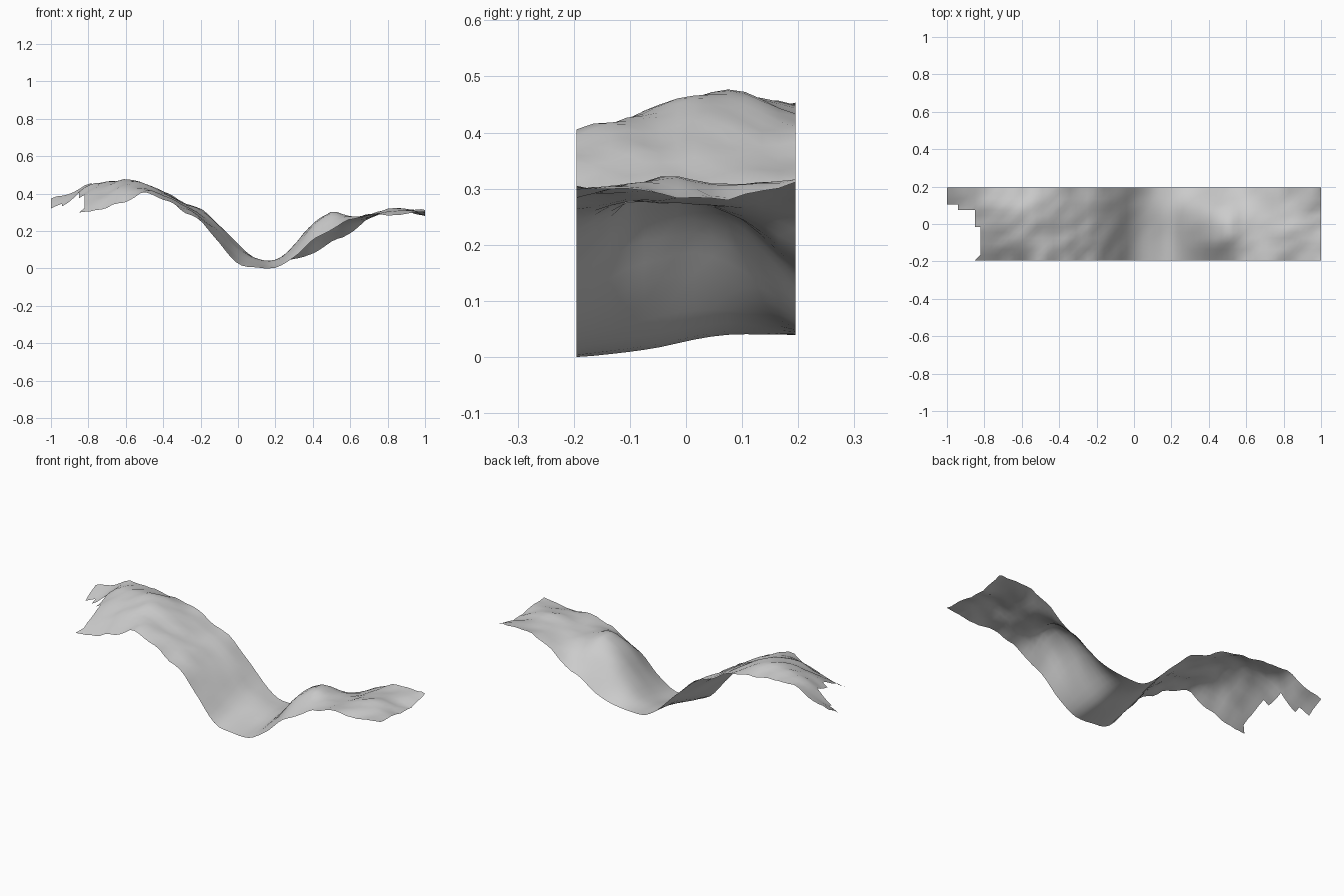
import bpy, bmesh
from mathutils import Vector, noise

if "Cube" in bpy.data.objects:
    bpy.data.objects.remove(bpy.data.objects["Cube"])

STEP = 0.03
NX, NY = 67, 13

# Height profiles along x (-1 to 1 in steps of 0.1), from front edge to back edge
ROWS_Y = [-0.195, -0.07, 0.07, 0.195]
ROWS = [
    [.27, .285, .31, .33, .36, .40, .375, .315, .25, .135, .025,
     .005, .003, .06, .15, .205, .26, .285, .288, .292, .30],
    [.31, .33, .38, .41, .435, .43, .39, .335, .275, .17, .06,
     .025, .02, .11, .23, .295, .28, .29, .315, .315, .295],
    [.31, .355, .435, .465, .47, .455, .405, .35, .30, .21, .10,
     .05, .045, .12, .22, .265, .26, .275, .30, .305, .285],
    [.37, .40, .45, .45, .445, .435, .41, .36, .32, .235, .13,
     .05, .04, .05, .08, .14, .19, .265, .30, .32, .31],
]


def spline(xs, vs, x):
    """Cubic Hermite interpolation through the points (xs, vs)."""
    last = len(xs) - 1
    i = 0
    while i < last - 1 and x > xs[i + 1]:
        i += 1

    def slope(k):
        a, b = max(k - 1, 0), min(k + 1, last)
        return (vs[b] - vs[a]) / (xs[b] - xs[a])

    h = xs[i + 1] - xs[i]
    t = (x - xs[i]) / h
    return ((2*t**3 - 3*t**2 + 1) * vs[i] + (t**3 - 2*t**2 + t) * h * slope(i)
            + (3*t**2 - 2*t**3) * vs[i + 1] + (t**3 - t**2) * h * slope(i + 1))


ROWS_X = [-1 + 0.1 * i for i in range(21)]


def height(x, y):
    z = spline(ROWS_Y, [spline(ROWS_X, r, x) for r in ROWS], y)
    # small diagonal ruggedness, fading out in the smooth valley floor
    rough = noise.noise(Vector(((x - y) * 14, (x + y) * 7, 0.3)))
    return max(0.0, z + 0.014 * rough * min(1.0, z / 0.3))


def left_limit(y):
    """Stepped, broken left end of the strip."""
    if y > 0.105:
        return -1.0
    if y > 0.075:
        return -0.94
    return -0.85 if y > -0.015 else -0.82


# Terrain strip
bm = bmesh.new()
grid = []
for i in range(NX + 1):
    x = min(1.0, -1 + STEP * i)
    grid.append([bm.verts.new((x, -0.195 + STEP * j, height(x, -0.195 + STEP * j)))
                 for j in range(NY + 1)])
for i in range(NX):
    for j in range(NY):
        xc, yc = -1 + STEP * (i + 0.5), -0.195 + STEP * (j + 0.5)
        if xc > left_limit(yc):
            bm.faces.new((grid[i][j], grid[i+1][j], grid[i+1][j+1], grid[i][j+1]))
# pointed front-left corner
bm.faces.new((grid[5][0], grid[6][0], grid[6][1]))
bmesh.ops.delete(bm, geom=[v for v in bm.verts if not v.link_faces], context='VERTS')
for f in bm.faces:
    f.smooth = True

mesh = bpy.data.meshes.new("terrain_strip")
bm.to_mesh(mesh)
bm.free()
obj = bpy.data.objects.new("terrain_strip", mesh)
bpy.context.collection.objects.link(obj)
